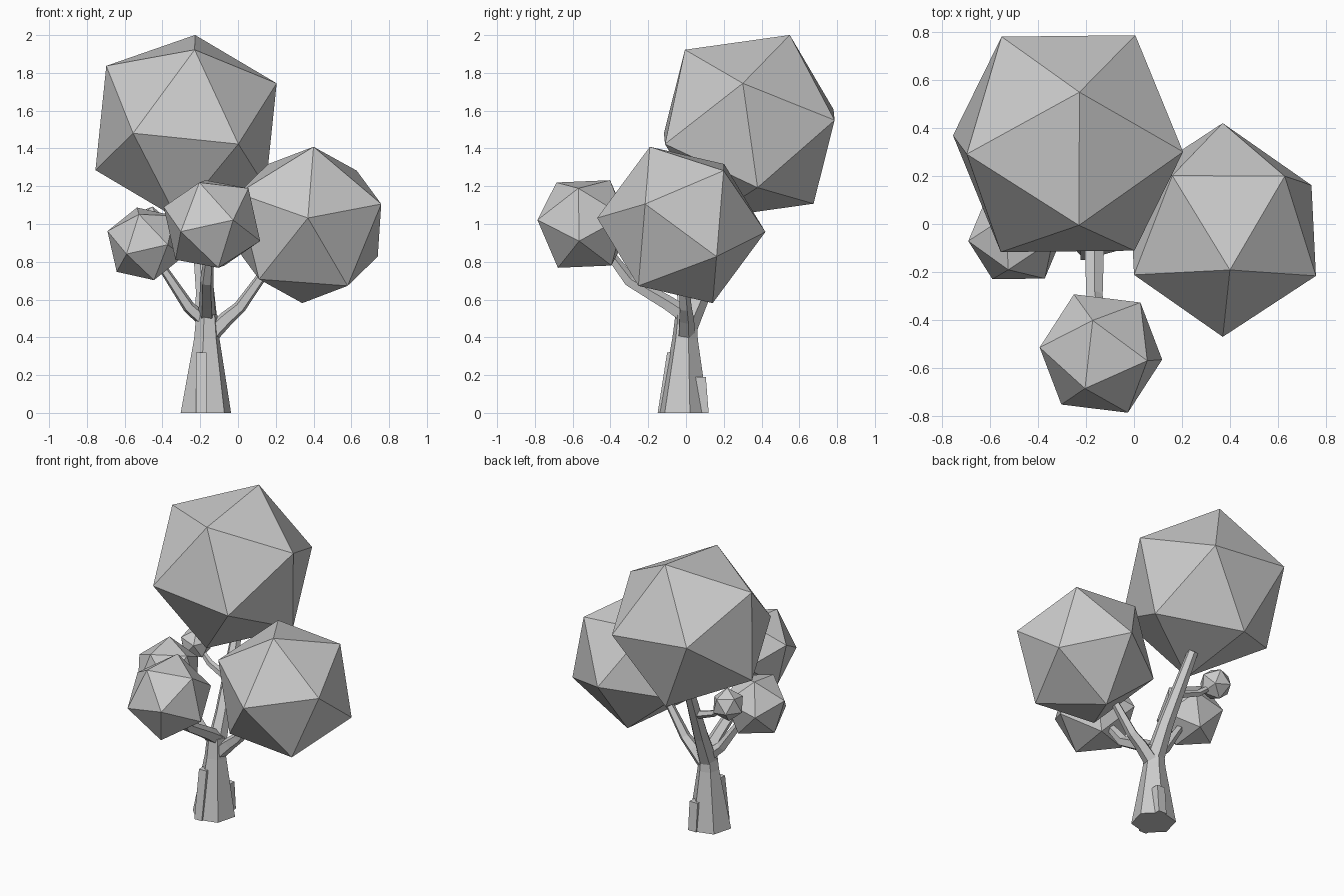
import bpy, bmesh, math
from mathutils import Vector, Matrix

cube = bpy.data.objects.get("Cube")
if cube:
    bpy.data.objects.remove(cube, do_unlink=True)

GREY = (0.6, 0.6, 0.6, 1.0)
grey = bpy.data.materials.new("plain_grey")
grey.use_nodes = True
grey.diffuse_color = GREY
grey.node_tree.nodes["Principled BSDF"].inputs["Base Color"].default_value = GREY


def finish(name, bm):
    bmesh.ops.recalc_face_normals(bm, faces=bm.faces)
    mesh = bpy.data.meshes.new(name)
    bm.to_mesh(mesh)
    bm.free()
    mesh.materials.append(grey)
    obj = bpy.data.objects.new(name, mesh)
    bpy.context.collection.objects.link(obj)
    return obj


def edge_frame(p, q):
    """Axes set by two neighbouring corners of an icosahedron."""
    p, q = Vector(p).normalized(), Vector(q).normalized()
    z, y = (p + q).normalized(), (p - q).normalized()
    return Matrix((y.cross(z), y, z)).transposed()


def leaf_ball(name, centre, radius, corner_a, corner_b):
    """Icosahedron turned so that two neighbouring corners face the given points."""
    bm = bmesh.new()
    bmesh.ops.create_icosphere(bm, subdivisions=1, radius=radius)
    bm.verts.ensure_lookup_table()
    first = bm.verts[0]
    second = first.link_edges[0].other_vert(first)
    c = Vector(centre)
    target = edge_frame(Vector(corner_a) - c, Vector(corner_b) - c)
    turn = target @ edge_frame(first.co, second.co).transposed()
    for v in bm.verts:
        v.co = turn @ v.co + c
    finish(name, bm)


def limb(name, path, sides=6):
    """Tapered faceted tube through (x, y, z, radius) points."""
    bm = bmesh.new()
    pts = [Vector(p[:3]) for p in path]
    rings = []
    for i, p in enumerate(pts):
        along = pts[min(i + 1, len(pts) - 1)] - pts[max(i - 1, 0)]
        if i == 0 and p.z == 0:
            along = Vector((0, 0, 1))
        rot = Vector((0, 0, 1)).rotation_difference(along)
        ring = []
        for k in range(sides):
            a = math.tau * (k + 0.25) / sides
            ring.append(bm.verts.new(p + rot @ Vector((math.cos(a), math.sin(a), 0)) * path[i][3]))
        rings.append(ring)
    for low, high in zip(rings, rings[1:]):
        for k in range(sides):
            n = (k + 1) % sides
            bm.faces.new((low[k], low[n], high[n], high[k]))
    bm.faces.new(rings[0])
    bm.faces.new(rings[-1])
    finish(name, bm)


def root_ridge(name, x, half_width, y_out, y_top, y_in, height):
    """Raised bark wedge that leans against the trunk."""
    bm = bmesh.new()
    profile = [(y_in, 0), (y_out, 0), (y_top, height), (y_in, height)]
    ends = [[bm.verts.new((x + s * half_width, y, z)) for y, z in profile] for s in (-1, 1)]
    for k in range(4):
        n = (k + 1) % 4
        bm.faces.new((ends[0][k], ends[0][n], ends[1][n], ends[1][k]))
    for end in ends:
        bm.faces.new(end)
    finish(name, bm)


# Foliage
leaf_ball("top_foliage", (-0.275, 0.335, 1.515), 0.533, (-0.23, 0.55, 2.0), (0.20, 0.30, 1.74))
leaf_ball("left_foliage", (0.37, -0.025, 0.995), 0.447, (0.40, -0.19, 1.41), (0.37, -0.47, 1.03))
leaf_ball("front_foliage", (-0.138, -0.54, 1.0), 0.272, (0.055, -0.57, 1.19), (0.115, -0.565, 0.91))
leaf_ball("right_foliage", (-0.49, -0.05, 0.895), 0.213, (-0.59, -0.235, 0.84), (-0.37, -0.235, 0.89))
leaf_ball("small_back_foliage", (-0.47, 0.22, 0.99), 0.105, (-0.45, 0.20, 1.10), (-0.42, 0.12, 1.02))

# Trunk and its bark ridges
limb("trunk", [(-0.17, -0.015, 0, 0.138), (-0.165, -0.005, 0.39, 0.07), (-0.165, 0.0, 0.52, 0.058)])
root_ridge("front_root", -0.195, 0.028, -0.15, -0.1, -0.02, 0.32)
root_ridge("back_root", -0.13, 0.03, 0.12, 0.105, 0.0, 0.19)

# Branches
limb("main_branch", [(-0.165, 0.0, 0.45, 0.062), (-0.175, 0.09, 0.65, 0.05), (-0.22, 0.3, 1.09, 0.034)])
limb("left_branch", [(-0.16, 0.0, 0.4, 0.05), (-0.06, 0.0, 0.5, 0.042),
                     (0.01, -0.005, 0.56, 0.035), (0.16, -0.02, 0.77, 0.025)], 5)
limb("front_branch", [(-0.165, 0.02, 0.5, 0.05), (-0.165, -0.1, 0.58, 0.042),
                      (-0.165, -0.3, 0.7, 0.036), (-0.15, -0.42, 0.86, 0.026)], 5)
limb("right_branch", [(-0.17, 0.0, 0.48, 0.04), (-0.26, -0.015, 0.56, 0.034), (-0.42, -0.04, 0.8, 0.022)], 5)
limb("back_twig", [(-0.19, 0.18, 0.83, 0.028), (-0.35, 0.2, 0.89, 0.022), (-0.45, 0.22, 0.97, 0.015)], 5)
